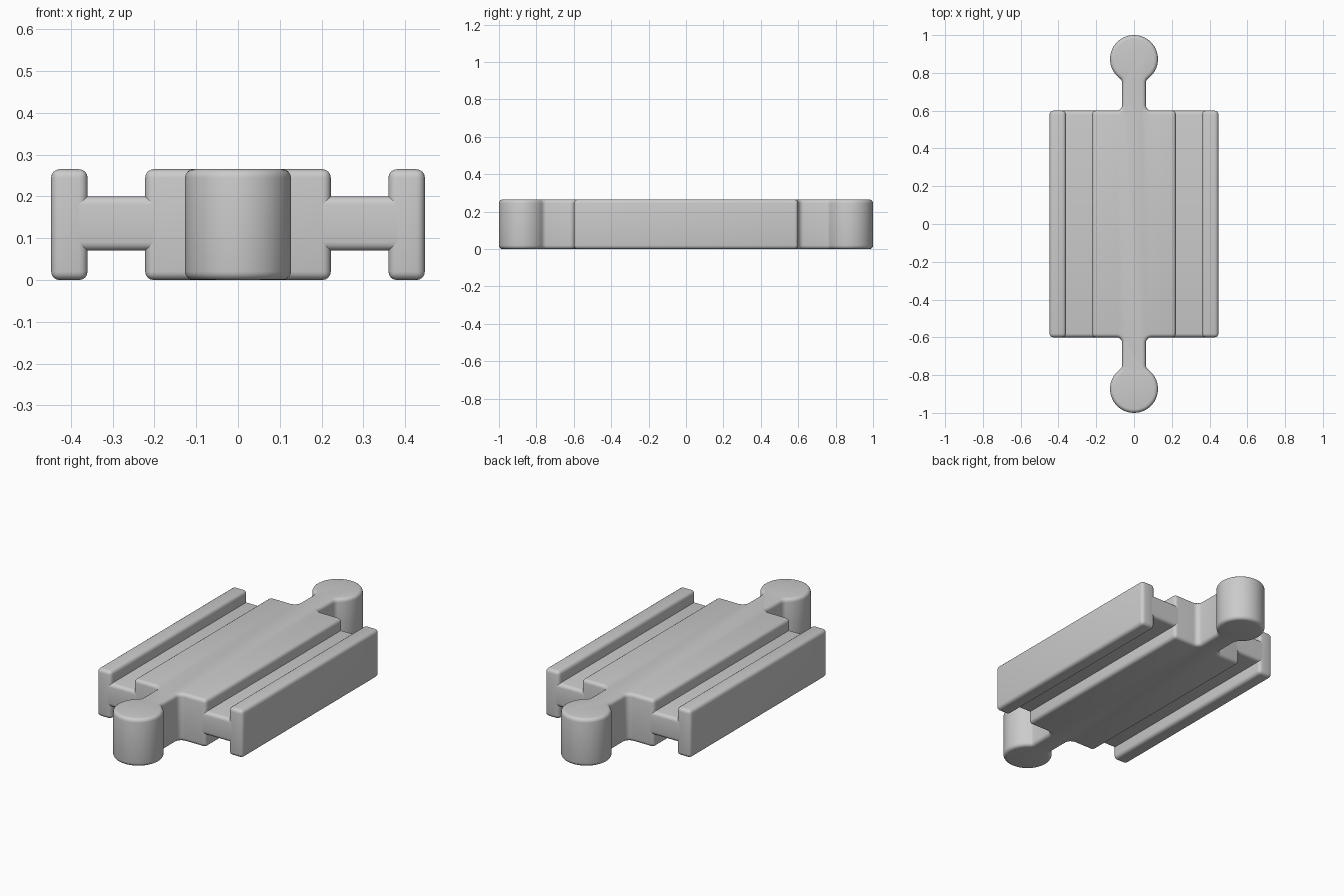
import bpy, bmesh
from math import atan2, cos, sin, sqrt, pi

cube = bpy.data.objects.get("Cube")
if cube:
    bpy.data.objects.remove(cube, do_unlink=True)

HEIGHT, HALF_LENGTH, ROUND = 0.265, 0.6, 0.02
CORE, RAIL_IN, RAIL_OUT = 0.222, 0.36, 0.447

grey = bpy.data.materials.new("plain grey")
grey.use_nodes = True
colour = (0.6, 0.6, 0.6, 1)
grey.diffuse_color = colour
grey.node_tree.nodes["Principled BSDF"].inputs["Base Color"].default_value = colour


def prism(name, outline, z0, z1, rounded):
    """Extrude a plan outline and round the edges picked by the rule."""
    bm = bmesh.new()
    base = bm.faces.new([bm.verts.new((x, y, z0)) for x, y in outline])
    top = bmesh.ops.extrude_face_region(bm, geom=[base], use_keep_orig=True)
    for v in top["geom"]:
        if isinstance(v, bmesh.types.BMVert):
            v.co.z = z1
    bmesh.ops.recalc_face_normals(bm, faces=bm.faces)
    edges = [e for e in bm.edges if e.calc_face_angle(0) > 0.6 and rounded(e)]
    bmesh.ops.bevel(bm, geom=edges, offset=ROUND, segments=4, profile=0.5,
                    affect='EDGES', clamp_overlap=True)
    bmesh.ops.recalc_face_normals(bm, faces=bm.faces)
    mesh = bpy.data.meshes.new(name)
    bm.to_mesh(mesh)
    bm.free()
    mesh.materials.append(grey)
    obj = bpy.data.objects.new(name, mesh)
    bpy.context.collection.objects.link(obj)
    bpy.ops.object.select_all(action='DESELECT')
    obj.select_set(True)
    bpy.context.view_layer.objects.active = obj
    bpy.ops.object.shade_smooth_by_angle(angle=0.6)
    return obj


def arc(cx, cy, r, start, end, steps):
    angles = [start + (end - start) * i / steps for i in range(steps + 1)]
    return [(cx + r * cos(a), cy + r * sin(a)) for a in angles]


def rectangle(x0, x1):
    y = HALF_LENGTH
    return [(x0, -y), (x1, -y), (x1, y), (x0, y)]


# Centre slab with a round peg on a filleted neck at each end
neck, peg, fillet = 0.063, 0.127, 0.03
peg_y = 1 - peg
drop = sqrt((peg + fillet) ** 2 - (neck + fillet) ** 2)
meet = atan2(drop, neck + fillet)
quarter = [(CORE, HALF_LENGTH)]
quarter += arc(neck + fillet, HALF_LENGTH + fillet, fillet, -pi / 2, -pi, 6)
quarter += arc(neck + fillet, peg_y - drop, fillet, pi, pi - meet, 5)
quarter += arc(0, peg_y, peg, -meet, pi / 2, 20)[1:]
half = quarter + [(-x, y) for x, y in quarter[-2::-1]]
outline = half + [(-x, -y) for x, y in half]
prism("centre_slab_with_pegs", outline, 0, HEIGHT, lambda e: True)

# Outer rails and the webs that join them to the slab
for side, sign in (("left", 1), ("right", -1)):
    prism(side + "_rail", rectangle(sign * RAIL_IN, sign * RAIL_OUT),
          0, HEIGHT, lambda e: True)
    prism(side + "_web", rectangle(sign * (CORE - ROUND), sign * (RAIL_IN + ROUND)),
          0.07, 0.2, lambda e: abs(e.verts[0].co.x - e.verts[1].co.x) > 0.1)
